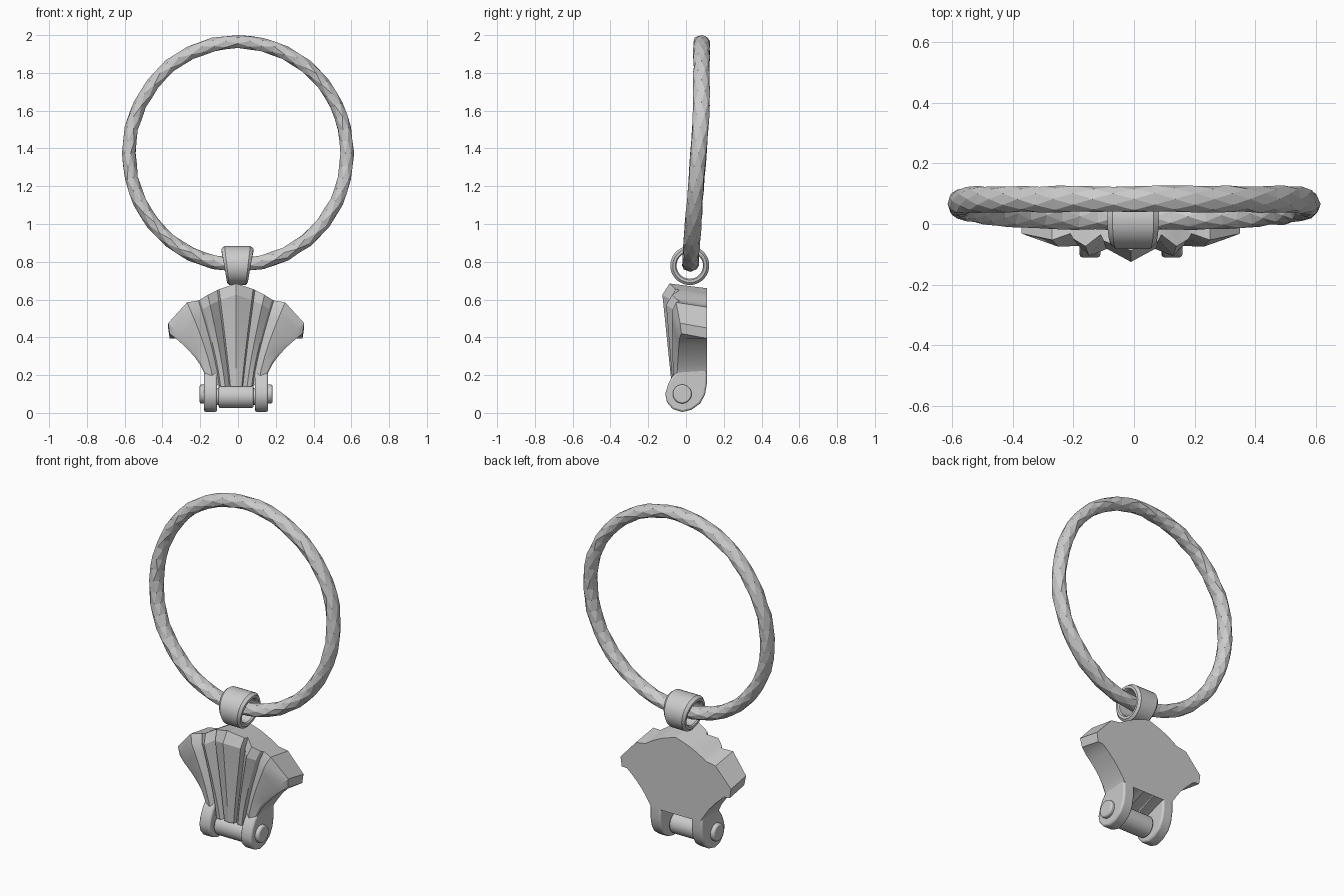
import bpy, bmesh, math, random
from mathutils import Vector

if "Cube" in bpy.data.objects:
    bpy.data.objects.remove(bpy.data.objects["Cube"])

random.seed(4)
CX = -0.01  # the pendant hangs a touch left of the ring centre


def make(name, verts, faces, smooth=None, bevel=0):
    me = bpy.data.meshes.new(name)
    me.from_pydata([tuple(v) for v in verts], [], faces)
    bm = bmesh.new()
    bm.from_mesh(me)
    bmesh.ops.recalc_face_normals(bm, faces=bm.faces)
    bm.to_mesh(me)
    bm.free()
    ob = bpy.data.objects.new(name, me)
    bpy.context.collection.objects.link(ob)
    if bevel:
        m = ob.modifiers.new("soft_edges", 'BEVEL')
        m.width, m.segments, m.limit_method = bevel, 2, 'ANGLE'
    if smooth:
        bpy.ops.object.select_all(action='DESELECT')
        bpy.context.view_layer.objects.active = ob
        ob.select_set(True)
        bpy.ops.object.shade_smooth_by_angle(angle=math.radians(smooth))
    return ob


def prism_x(name, profile, x0, x1, **kw):
    """Extrude a (y, z) outline along x."""
    n = len(profile)
    verts = [(x, y, z) for x in (x0, x1) for y, z in profile]
    faces = [list(range(n)), list(range(n, 2 * n))]
    faces += [(i, (i + 1) % n, n + (i + 1) % n, n + i) for i in range(n)]
    return make(name, verts, faces, **kw)


def circle(y, z, r, n=28):
    return [(y + r * math.cos(2 * math.pi * i / n), z + r * math.sin(2 * math.pi * i / n)) for i in range(n)]


# Hammered ring: bent hoop with diamond facets
SEG, SIDES = 56, 7
verts, faces = [], []
for i in range(SEG):
    a = 2 * math.pi * i / SEG
    for j in range(SIDES):
        b = 2 * math.pi * (j + 0.5 * (i % 2)) / SIDES
        k = 1 + random.uniform(-0.06, 0.06)
        rad = 0.037 * k * math.cos(b)
        x = (0.577 + rad) * math.sin(a)
        z = 1.374 + (0.59 + rad) * math.cos(a)
        bend = min(max((1.374 + 0.59 * math.cos(a) - 0.75) / 0.85, 0), 1)
        verts.append((x, 0.02 + 0.062 * bend + 0.044 * k * math.sin(b), z))
for i in range(SEG):
    p, q = i * SIDES, (i + 1) % SEG * SIDES
    for j in range(SIDES):
        n = (j + 1) % SIDES
        if i % 2 == 0:
            faces += [(p + j, p + n, q + j), (p + n, q + n, q + j)]
        else:
            faces += [(p + j, q + n, q + j), (p + j, p + n, q + n)]
make("hammered_ring", verts, faces)

# Bail: band looped round the ring, wider at the top
N = 36
section = [(0.103, 0.8), (0.09, 1), (0.076, 1), (0.07, 0.88),
           (0.07, -0.88), (0.076, -1), (0.09, -1), (0.103, -0.8)]
verts, faces = [], []
for i in range(N):
    a = 2 * math.pi * i / N
    w = 0.07 + 0.015 * math.sin(a)
    verts += [(CX * 0.3 + w * k, 0.02 + r * math.cos(a), 0.78 + r * math.sin(a)) for r, k in section]
for i in range(N):
    p, q = i * 8, (i + 1) % N * 8
    faces += [(p + j, p + (j + 1) % 8, q + (j + 1) % 8, q + j) for j in range(8)]
make("bail", verts, faces, smooth=30)

# Fan shell: ribs run from the hinge to the scalloped top
# each rib line: bottom x, z, y, then top x, z, y, then curvature
half = [
    (0.00, 0.14, -0.075, 0.00, 0.685, -0.125, 1.0),
    (0.03, 0.14, -0.070, 0.09, 0.655, -0.080, 1.1),
    (0.036, 0.14, -0.050, 0.10, 0.65, -0.050, 1.1),
    (0.058, 0.14, -0.070, 0.15, 0.625, -0.105, 1.2),
    (0.082, 0.14, -0.068, 0.19, 0.60, -0.070, 1.3),
    (0.09, 0.145, -0.050, 0.20, 0.595, -0.045, 1.3),
    (0.12, 0.15, -0.068, 0.26, 0.585, -0.075, 1.4),
    (0.15, 0.16, -0.060, 0.36, 0.475, -0.045, 1.6),
    (0.16, 0.17, -0.050, 0.352, 0.42, -0.035, 1.7),
]
cols = [(-c[0], c[1], c[2], -c[3], *c[4:]) for c in half[:0:-1]] + half
rows = [0, 0.17, 0.34, 0.5, 0.65, 0.78, 0.89, 1]
BACK = 0.11
front, back = [], []
for xb, zb, yb, xt, zt, yt, p in cols:
    for t in rows:
        x = CX + xb + (xt - xb) * t ** p
        z = zb + (zt - zb) * t
        y = yb + (yt - yb) * min(t / 0.89, 1)
        if t == 1:
            y = y * 0.7                      # chamfered top of each rib
        front.append((x, y, z))
        zz = 0.205 if t == 0 else z - (0.025 if t == 1 else 0)
        back.append((x, BACK, max(zz, 0.205 + 0.1 * t)))
R, C = len(rows), len(cols)
B = R * C
faces = []
for c in range(C - 1):
    for r in range(R - 1):
        q = [c * R + r, (c + 1) * R + r, (c + 1) * R + r + 1, c * R + r + 1]
        faces += [q, [B + v for v in q]]
    for r in (0, R - 1):                     # top and bottom walls
        a, b = c * R + r, (c + 1) * R + r
        faces.append((a, b, B + b, B + a))
for c in (0, C - 1):                         # flanks
    for r in range(R - 1):
        a = c * R + r
        faces.append((a, a + 1, B + a + 1, B + a))
make("fan_shell", front + back, faces, smooth=20)

# Hinge: two side lugs, a barrel between them and pin heads
lug = [(-0.075, 0.19), (-0.095, 0.15), (-0.11, 0.10), (-0.1, 0.055), (-0.07, 0.02),
       (-0.02, 0.004), (0.03, 0.017), (0.075, 0.05), (0.1, 0.095), (0.11, 0.15),
       (0.11, 0.24), (-0.03, 0.24)]
for side, s in (("left", -1), ("right", 1)):
    prism_x(side + "_lug", lug, CX + s * 0.1, CX + s * 0.17, smooth=35, bevel=0.01)
    prism_x(side + "_pin_head", circle(-0.02, 0.1, 0.05), CX + s * 0.15, CX + s * 0.193,
            smooth=35, bevel=0.008)
prism_x("hinge_barrel", circle(-0.02, 0.088, 0.062), CX - 0.092, CX + 0.092, smooth=35, bevel=0.008)
prism_x("hinge_pin", circle(-0.02, 0.088, 0.045), CX - 0.12, CX + 0.12, smooth=35)
